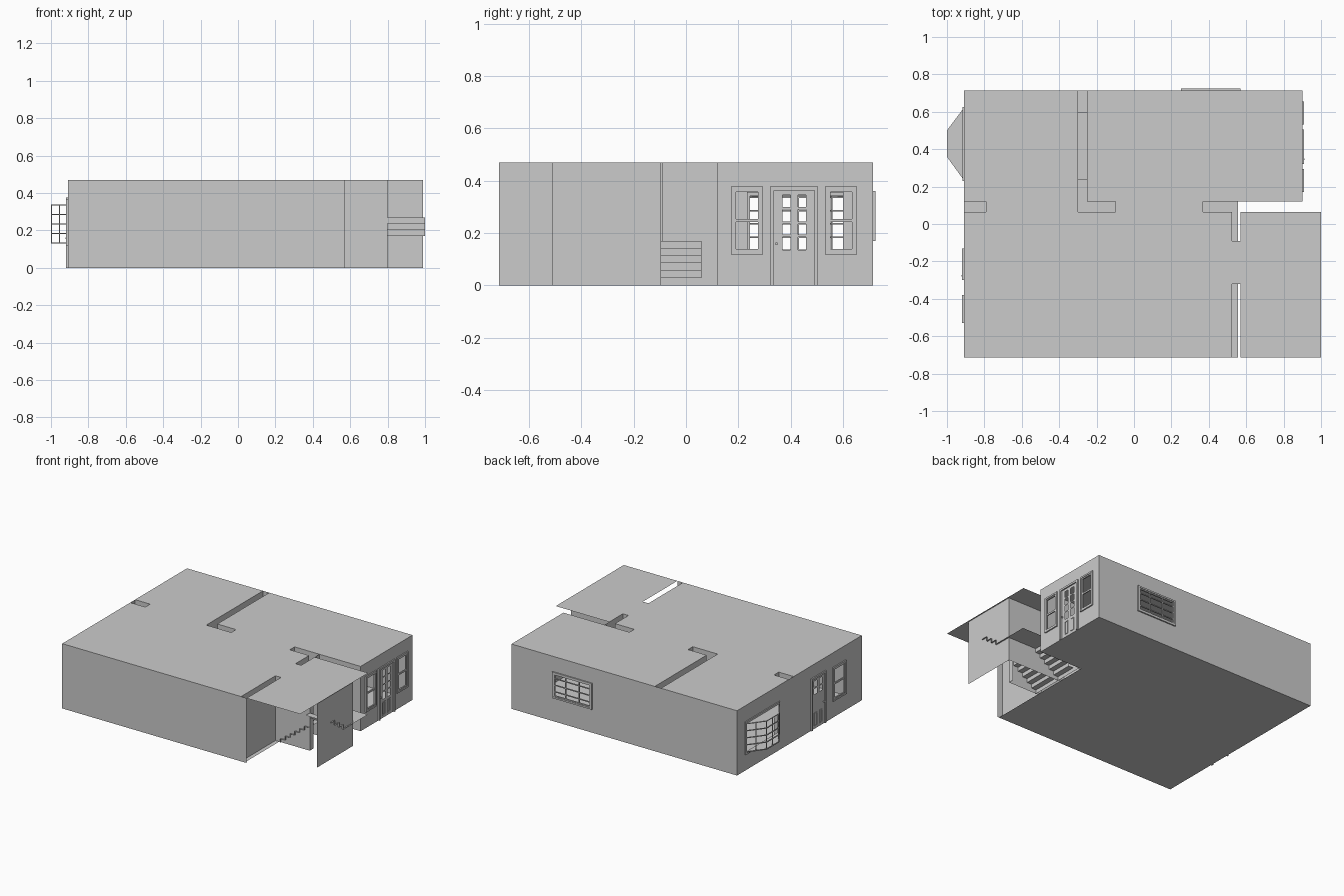
import bpy, bmesh
from mathutils import Vector, Matrix

if "Cube" in bpy.data.objects:
    bpy.data.objects.remove(bpy.data.objects["Cube"])

H = 0.47                       # ceiling height
XL, XR, YF, YB = -0.91, 0.90, -0.715, 0.715


def finish(name, bm):
    bmesh.ops.remove_doubles(bm, verts=bm.verts, dist=1e-5)
    me = bpy.data.meshes.new(name)
    bm.to_mesh(me)
    bm.free()
    ob = bpy.data.objects.new(name, me)
    bpy.context.collection.objects.link(ob)
    return ob


def pt(axis, c, u, v):
    return {'x': (c, u, v), 'y': (u, c, v), 'z': (u, v, c)}[axis]


def panel(name, axis, c, u0, u1, v0, v1, holes=()):
    """Flat sheet at axis=c with rectangular holes (u0,u1,v0,v1)."""
    us = sorted({u0, u1, *[h for k in holes for h in k[:2]]})
    vs = sorted({v0, v1, *[h for k in holes for h in k[2:]]})
    bm = bmesh.new()
    for a, b in zip(us, us[1:]):
        for d, e in zip(vs, vs[1:]):
            mu, mv = (a + b) / 2, (d + e) / 2
            if any(h[0] < mu < h[1] and h[2] < mv < h[3] for h in holes):
                continue
            bm.faces.new([bm.verts.new(pt(axis, c, *q))
                          for q in ((a, d), (b, d), (b, e), (a, e))])
    bmesh.ops.remove_doubles(bm, verts=bm.verts, dist=1e-5)
    bmesh.ops.dissolve_limit(bm, angle_limit=0.01, verts=bm.verts, edges=bm.edges)
    return finish(name, bm)


def sweep(name, path, offset):
    """Open polyline swept along an offset vector."""
    bm = bmesh.new()
    off = Vector(offset)
    a = [bm.verts.new(p) for p in path]
    b = [bm.verts.new(Vector(p) + off) for p in path]
    for i in range(len(path) - 1):
        bm.faces.new((a[i], a[i + 1], b[i + 1], b[i]))
    return finish(name, bm)


def wall(name, pts, z0=0.0, z1=H):
    return sweep(name, [(x, y, z0) for x, y in pts], (0, 0, z1 - z0))


def add_box(bm, lo, hi):
    c = [(a + b) / 2 for a, b in zip(lo, hi)]
    s = [abs(b - a) for a, b in zip(lo, hi)]
    bmesh.ops.create_cube(bm, size=1, matrix=Matrix.Translation(c) @ Matrix.Diagonal((*s, 1)))


def slab(bm, axis, c, t, u0, u1, v0, v1):
    add_box(bm, pt(axis, c - t / 2, u0, v0), pt(axis, c + t / 2, u1, v1))


def frame(bm, axis, c, t, u0, u1, v0, v1, w, sill=True):
    slab(bm, axis, c, t, u0, u0 + w, v0, v1)
    slab(bm, axis, c, t, u1 - w, u1, v0, v1)
    slab(bm, axis, c, t, u0 + w, u1 - w, v1 - w, v1)
    if sill:
        slab(bm, axis, c, t, u0 + w, u1 - w, v0, v0 + w)


def sash_window(name, axis, c, u0, u1, v0, v1, cols=1, rows=2, bar=0.012):
    bm = bmesh.new()
    frame(bm, axis, c, 0.018, u0, u1, v0, v1, 0.012)
    frame(bm, axis, c, 0.01, u0 + .012, u1 - .012, v0 + .012, v1 - .012, 0.008)
    for i in range(1, cols):
        u = u0 + (u1 - u0) * i / cols
        slab(bm, axis, c, 0.008, u - bar / 2, u + bar / 2, v0 + .012, v1 - .012)
    for i in range(1, rows):
        v = v0 + (v1 - v0) * i / rows
        slab(bm, axis, c, 0.008, u0 + .012, u1 - .012, v - bar / 2, v + bar / 2)
    finish(name, bm)


def door(name, c, u0, u1, top, rows, out):
    bm = bmesh.new()
    frame(bm, 'x', c, 0.018, u0, u1, 0, top, 0.014, sill=False)
    finish(name + "_casing", bm)
    mid = (u0 + u1) / 2
    cols = [(mid - .045, mid - .014), (mid + .014, mid + .045)]
    panes = [(*k, *r) for k in cols for r in rows]
    panel(name + "_leaf", 'x', c, u0 + .014, u1 - .014, 0, top - .014, panes)
    # raised lower panels and knob
    bm = bmesh.new()
    for a, b in cols:
        frame(bm, 'x', c, 0.008, a, b, 0.02, 0.115, 0.005)
    add_box(bm, (c, u0 + .02, .155), (c + out * .012, u0 + .028, .163))
    finish(name + "_trim", bm)


# floor and ceilings, with open slots above the hollow inner walls
panel("floor_front", 'z', 0, XL, 0.555, YF, 0.12)
panel("floor_back", 'z', 0, XL, XR, 0.12, YB)
panel("ceiling_front", 'z', H, XL, 0.57, YF, 0.12,
      [(XL, -.79, .065, .12), (-.30, -.10, .065, .12), (.37, .57, .065, .12),
       (.525, .57, -.09, .065), (.525, .57, YF, -.32)])
panel("ceiling_back", 'z', H, XL, XR, 0.12, YB, [(-.30, -.25, .12, YB)])
panel("stair_ceiling", 'z', H, 0.57, 1.0, YF, 0.065)

# outer walls
panel("front_wall", 'y', YF, XL, 0.57, 0, H)
panel("back_wall", 'y', YB, XL, XR, 0, H, [(.25, .57, .17, .36)])
panel("right_wall", 'x', XR, 0.12, YB, 0, H,
      [(.175, .295, .12, .375), (.325, .505, 0, .375), (.535, .655, .12, .375)])
panel("left_wall", 'x', XL, YF, YB, 0, H,
      [(.24, .615, .13, .34), (-.30, -.13, 0, .375), (-.53, -.38, .12, .365)])
wall("back_room_side_wall", [(.57, .12), (XR, .12)])

# hollow inner walls
wall("left_stub_wall", [(XL, .065), (-.79, .065), (-.79, .12), (XL, .12)])
opening = [(.235, .60, 0, .375)]
panel("divider_left", 'x', -.30, .065, YB, 0, H, opening)
panel("divider_right", 'x', -.25, .12, YB, 0, H, opening)
sweep("divider_opening_lining", [(-.30, .235, 0), (-.30, .235, .375), (-.30, .60, .375),
                                 (-.30, .60, 0)], (.05, 0, 0))
wall("divider_return", [(-.30, .065), (-.10, .065), (-.10, .12), (-.25, .12)])
wall("right_inner_wall", [(.57, .12), (.37, .12), (.37, .065), (.525, .065),
                          (.525, -.09), (.57, -.09), (.57, .12)])
wall("stair_doorway_wall", [(.525, YF), (.525, -.32), (.80, -.32), (.80, -.28)])

# stairwell walls
wall("stair_middle_wall", [(.57, -.095), (.99, -.095)])
wall("stair_outer_wall", [(.99, -.51), (.99, -.095)])

# lower flight with landing, then upper flight
n, run, rise = 6, (0.80 - 0.57) / 6, 0.17 / 6
steps = [(.57, 0)]
for i in range(n):
    steps += [(.57 + i * run, (i + 1) * rise), (.57 + (i + 1) * run, (i + 1) * rise)]
sweep("lower_stairs", [(x, -.33, z) for x, z in steps], (0, .39, 0))
panel("landing", 'z', .17, .80, 1.0, -.22, .06)
steps = [(-.22, .17)]
for i in range(3):
    z = .17 + (i + 1) * .1 / 3
    steps += [(-.22 - i * .047, z), (-.22 - (i + 1) * .047, z)]
sweep("upper_stairs", [(.795, y, z) for y, z in steps], (.205, 0, 0))

# windows and doors
sash_window("right_window_a", 'x', XR, .172, .295, .118, .377)
sash_window("right_window_b", 'x', XR, .532, .655, .118, .377)
sash_window("left_window", 'x', XL, -.53, -.38, .12, .365)
sash_window("back_window", 'y', YB, .25, .57, .17, .36, cols=3, rows=4, bar=.006)
door("right_door", XR, .322, .505, .377,
     [(.135, .185), (.195, .235), (.245, .29), (.30, .345)], 1)
door("left_door", XL, -.30, -.13, .377, [(.25, .29), (.30, .345)], -1)

# bay window: sill, top, posts and glazing bars
bay = [(XL, .615), (-.997, .50), (-.997, .36), (XL, .24)]
for name, z in (("bay_sill", .13), ("bay_top", .34)):
    bm = bmesh.new()
    bm.faces.new([bm.verts.new((x, y, z)) for x, y in bay])
    finish(name, bm)


def bar(bm, p, q, t):
    p, q = Vector(p), Vector(q)
    d = q - p
    m = (Matrix.Translation((p + q) / 2) @ d.to_track_quat('Z', 'Y').to_matrix().to_4x4()
         @ Matrix.Diagonal((t, t, d.length, 1)))
    bmesh.ops.create_cube(bm, size=1, matrix=m)


bm = bmesh.new()
for i, (a, b) in enumerate(zip(bay, bay[1:])):
    a, b = Vector(a), Vector(b)
    for r in range(5):
        z = .133 + .051 * r
        bar(bm, (*a, z), (*b, z), .006)
    for f in (0, .5, 1):
        p = a.lerp(b, f)
        bar(bm, (*p, .13), (*p, .34), .005)
finish("bay_glazing_bars", bm)
bm = bmesh.new()
frame(bm, 'x', XL, .014, .23, .625, .115, .355, .014)
finish("bay_casing", bm)
